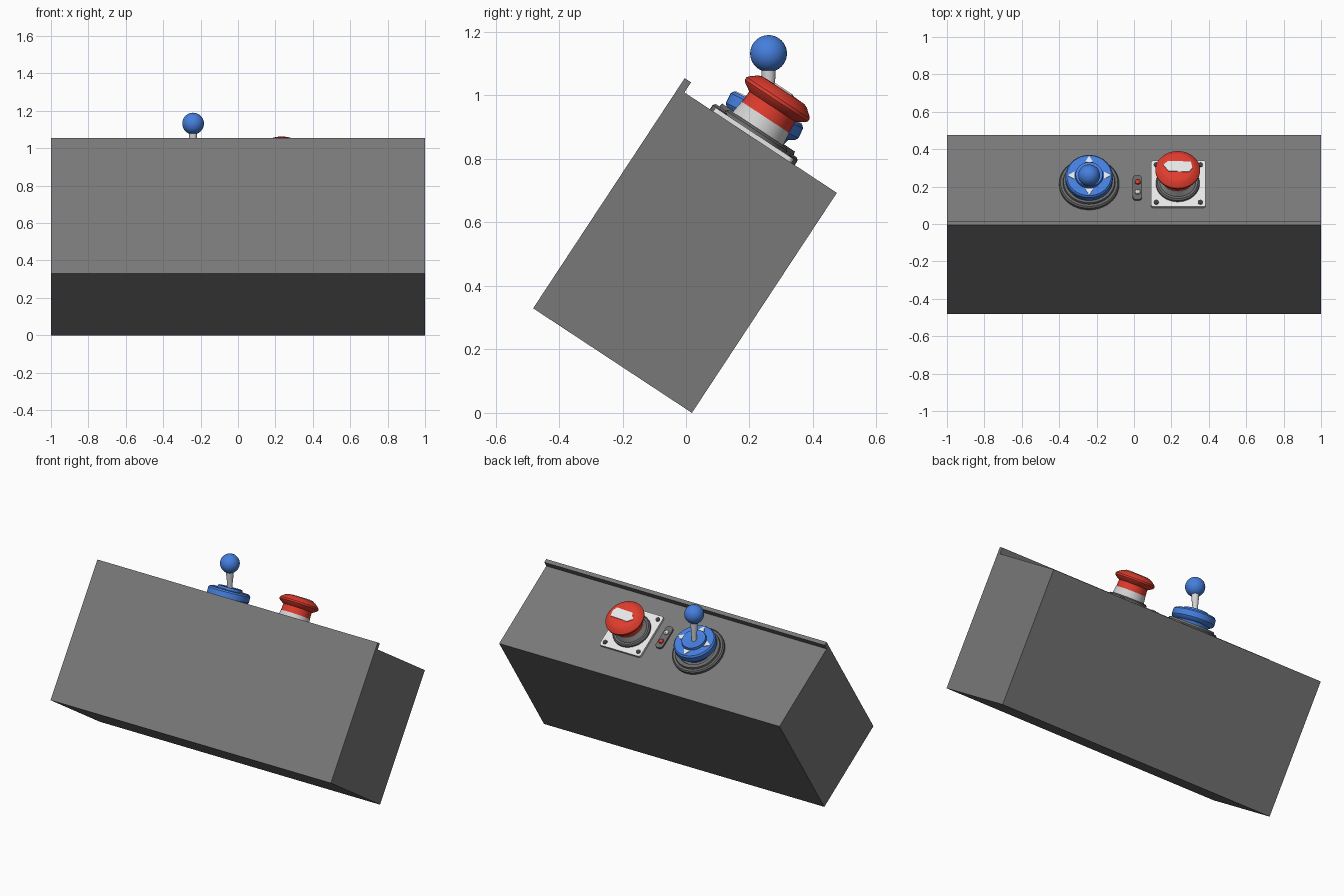
import bpy, bmesh, math
from mathutils import Matrix, Vector

if "Cube" in bpy.data.objects:
    bpy.data.objects.remove(bpy.data.objects["Cube"])

def material(name, r, g, b):
    m = bpy.data.materials.new(name)
    m.diffuse_color = (r, g, b, 1)
    m.use_nodes = True
    m.node_tree.nodes["Principled BSDF"].inputs["Base Color"].default_value = m.diffuse_color
    return m

GREY = material("housing grey", 0.19, 0.19, 0.19)
BASE = material("base grey", 0.14, 0.14, 0.14)
DARK = material("bolt dark grey", 0.05, 0.05, 0.05)
BLUE = material("joystick blue", 0.06, 0.21, 0.72)
RED = material("button red", 0.74, 0.045, 0.027)
SILVER = material("silver", 0.65, 0.65, 0.65)
WHITE = material("white", 0.8, 0.8, 0.8)

# Tilted panel frame: local x = world x, local y = down the panel, local z = outward
TILT = math.radians(33.37)
PANEL = Matrix.Translation((0, -0.025, 1.0226)) @ Matrix.Rotation(-TILT, 4, 'X')

def finish(bm, name, mat, matrix, smooth=True):
    bmesh.ops.remove_doubles(bm, verts=bm.verts, dist=1e-5)
    bmesh.ops.recalc_face_normals(bm, faces=bm.faces)
    me = bpy.data.meshes.new(name)
    bm.to_mesh(me)
    bm.free()
    me.materials.append(mat)
    ob = bpy.data.objects.new(name, me)
    bpy.context.collection.objects.link(ob)
    ob.matrix_world = matrix
    if smooth:
        bpy.ops.object.select_all(action='DESELECT')
        ob.select_set(True)
        bpy.context.view_layer.objects.active = ob
        bpy.ops.object.shade_smooth_by_angle(angle=math.radians(30))
    return ob

def lathe(name, mat, matrix, profile, seg=48):
    """Spin (radius, height) points around the local z axis."""
    bm = bmesh.new()
    rings = [[bm.verts.new((r * math.cos(2 * math.pi * i / seg),
                            r * math.sin(2 * math.pi * i / seg), h))
              for i in range(seg)] if r else [bm.verts.new((0, 0, h))]
             for r, h in profile]
    for a, b in zip(rings, rings[1:]):
        for i in range(seg):
            j = (i + 1) % seg
            if len(a) == 1:
                bm.faces.new((a[0], b[i], b[j]))
            elif len(b) == 1:
                bm.faces.new((a[i], a[j], b[0]))
            else:
                bm.faces.new((a[i], a[j], b[j], b[i]))
    return finish(bm, name, mat, matrix)

def prism(name, mat, matrix, pts, z0, z1, smooth=False):
    """Extrude a flat outline from z0 to z1."""
    bm = bmesh.new()
    f = bm.faces.new([bm.verts.new((x, y, z0)) for x, y in pts])
    top = bmesh.ops.extrude_face_region(bm, geom=[f])["geom"]
    bmesh.ops.translate(bm, vec=(0, 0, z1 - z0),
                        verts=[v for v in top if isinstance(v, bmesh.types.BMVert)])
    return finish(bm, name, mat, matrix, smooth)

def rounded(hx, hy, r, n=6):
    pts = []
    for k, (sx, sy) in enumerate(((1, 1), (-1, 1), (-1, -1), (1, -1))):
        for i in range(n + 1):
            a = math.pi / 2 * (k + i / n)
            pts.append((sx * (hx - r) + r * math.cos(a), sy * (hy - r) + r * math.sin(a)))
    return pts

def at(x, y, z=0):
    return PANEL @ Matrix.Translation((x, y, z))

# Housing with a raised lip along its upper edge
AXES = Matrix(((0, 0, 1, 0), (1, 0, 0, 0), (0, 1, 0, 0), (0, 0, 0, 1)))
prism("housing", GREY, PANEL @ AXES,
      [(0, -0.83), (0.599, -0.83), (0.599, 0), (0.024, 0), (0.024, 0.038), (0, 0.038)], -1, 1)

# Joystick: stepped base ring
JX = -0.24
lathe("joystick_base", BASE, at(JX, 0.28),
      [(0, -0.005), (0.16, -0.005), (0.16, 0.016), (0.153, 0.024), (0.14, 0.024),
       (0.137, 0.036), (0.115, 0.036), (0.11, 0.028), (0, 0.028)])

# Joystick: blue collar, leaning slightly less than the panel
COLLAR = Matrix.Translation((JX, 0.231, 0.903)) @ Matrix.Rotation(-math.radians(26), 4, 'X')
lathe("joystick_collar", BLUE, COLLAR,
      [(0, -0.035), (0.09, -0.035), (0.1, 0), (0.12, 0.01), (0.127, 0.02), (0.127, 0.054),
       (0.119, 0.064), (0.075, 0.064), (0.072, 0.08), (0.05, 0.08), (0.03, 0.072), (0, 0.072)])
for k in range(4):
    prism(f"direction_arrow_{k + 1}", WHITE, COLLAR @ Matrix.Rotation(k * math.pi / 2, 4, 'Z'),
          [(0.116, 0), (0.079, 0.022), (0.079, -0.022)], 0.062, 0.067)

# Joystick: upright stick and ball
lathe("joystick_stick", SILVER, Matrix.Translation((JX, 0.26, 0)),
      [(0, 0.95), (0.015, 0.95), (0.016, 1.0), (0.022, 1.06), (0.022, 1.1), (0, 1.1)], 24)
lathe("joystick_ball", BLUE, Matrix.Translation((JX, 0.26, 1.132)),
      [(0.058 * math.sin(math.pi * i / 20) if 0 < i < 20 else 0,
        -0.058 * math.cos(math.pi * i / 20)) for i in range(21)], 40)

# Indicator strip with two lamps
prism("indicator_plate", BASE, at(0.018, 0.257), rounded(0.025, 0.078, 0.02), -0.004, 0.012, True)
for name, mat, y in (("red_lamp", RED, 0.29), ("clear_lamp", SILVER, 0.226)):
    lathe(name, mat, at(0.02, y),
          [(0, 0.01), (0.016, 0.01), (0.014, 0.018), (0.008, 0.023), (0, 0.024)], 20)

# Stop button: square plate with four bolts
BX = 0.237
prism("button_plate", WHITE, at(BX, 0.28), rounded(0.146, 0.148, 0.015), -0.004, 0.014, True)
for sx in (-1, 1):
    for sy in (-1, 1):
        lathe("plate_bolt", DARK, at(BX + sx * 0.118, 0.28 + sy * 0.12),
              [(0, 0.01), (0.014, 0.01), (0.014, 0.018), (0, 0.018)], 16)

# Stop button: collar, silver neck and red mushroom cap
BUTTON = at(0.234, 0.28)
lathe("button_collar", BASE, BUTTON,
      [(0, 0.01), (0.118, 0.01), (0.116, 0.024), (0.108, 0.032), (0, 0.032)])
lathe("button_neck", SILVER, BUTTON, [(0, 0.03), (0.096, 0.03), (0.09, 0.075), (0, 0.075)])
lathe("button_cap", RED, BUTTON,
      [(0, 0.068), (0.089, 0.068), (0.087, 0.115), (0.112, 0.13), (0.119, 0.138), (0.119, 0.148),
       (0.112, 0.156), (0.092, 0.172), (0.08, 0.177), (0, 0.18)])
# Pale marking on the cap
prism("cap_marking", WHITE, BUTTON, [(-0.078, 0.01), (-0.05, -0.03), (0.06, -0.035), (0.078, -0.01),
                                     (0.07, 0.03), (-0.05, 0.035)], 0.175, 0.182)
